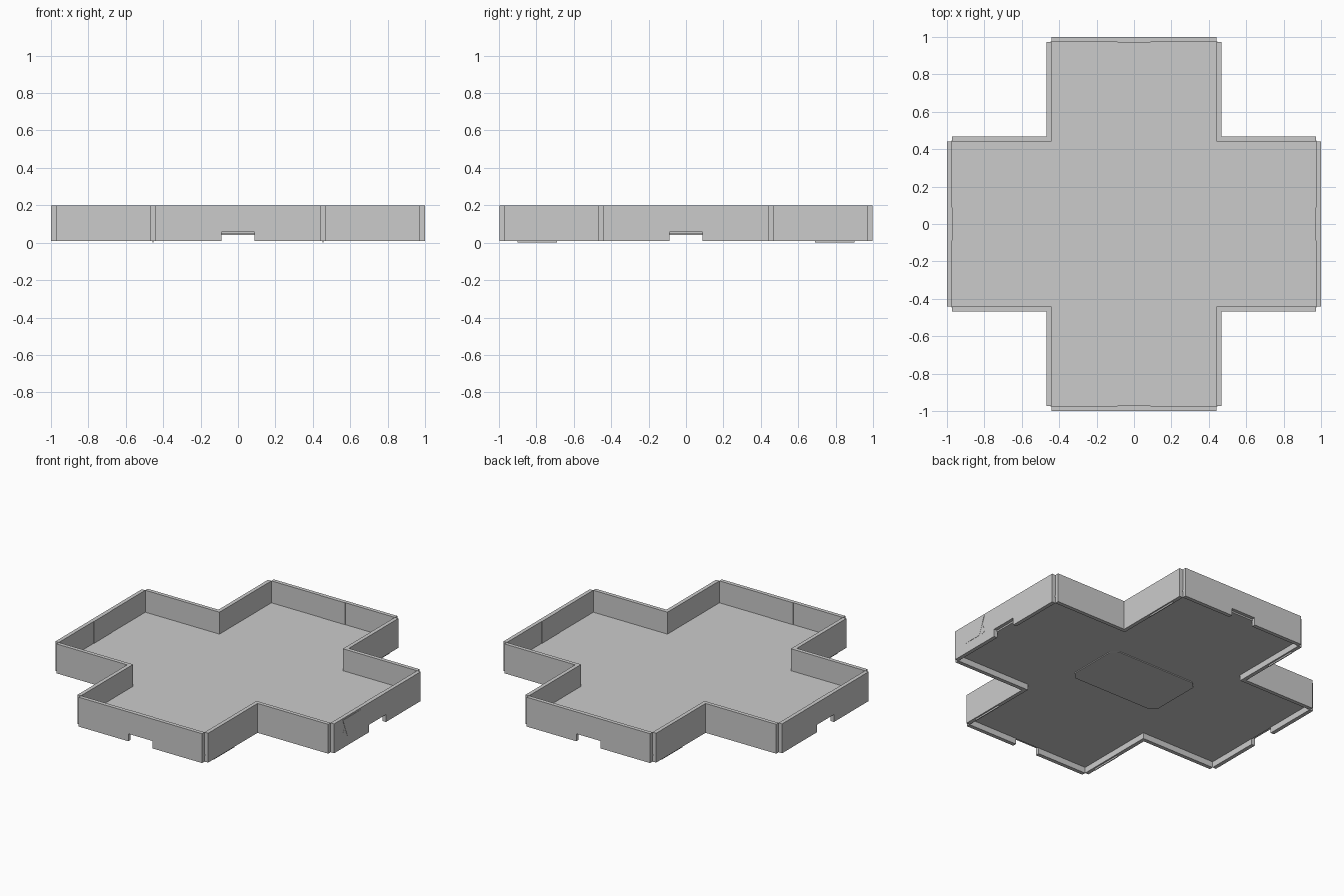
import bpy, bmesh
from math import pi
from mathutils import Matrix

if "Cube" in bpy.data.objects:
    bpy.data.objects.remove(bpy.data.objects["Cube"])

Z0, Z1 = 0.01, 0.20      # wall bottom and top
IN, OUT = 0.442, 0.467   # inner and outer face of arm side walls
E0, E1 = 0.973, 0.998    # inner and outer face of end walls


def prism(name, pts, a, b, axis="Z", turn=0):
    """Extrude a profile from a to b along Z (xy profile) or Y (xz profile), then turn about Z."""
    bm = bmesh.new()
    put = (lambda p, h: (p[0], p[1], h)) if axis == "Z" else (lambda p, h: (p[0], h, p[1]))
    lo = [bm.verts.new(put(p, a)) for p in pts]
    hi = [bm.verts.new(put(p, b)) for p in pts]
    bm.faces.new(lo)
    bm.faces.new(hi)
    n = len(pts)
    for i in range(n):
        j = (i + 1) % n
        bm.faces.new((lo[i], lo[j], hi[j], hi[i]))
    bmesh.ops.recalc_face_normals(bm, faces=bm.faces[:])
    bm.transform(Matrix.Rotation(turn, 4, "Z"))
    me = bpy.data.meshes.new(name)
    bm.to_mesh(me)
    bm.free()
    ob = bpy.data.objects.new(name, me)
    bpy.context.collection.objects.link(ob)
    return ob


def rect(x0, x1, y0, y1):
    return [(x0, y0), (x1, y0), (x1, y1), (x0, y1)]


# Cross-shaped floor, raised above the wall bottoms
w, e = IN + 0.003, E0 + 0.003
cross = [(-w, -e), (w, -e), (w, -w), (e, -w), (e, w), (w, w),
         (w, e), (-w, e), (-w, w), (-e, w), (-e, -w), (-w, -w)]
prism("floor", cross, 0.048, 0.058)

# Shallow chamfered plate under the floor
px, py, c = 0.32, 0.20, 0.04
plate = [(-px + c, -py), (px - c, -py), (px, -py + c), (px, py - c),
         (px - c, py), (-px + c, py), (-px, py - c), (-px, -py + c)]
prism("underside_plate", plate, 0.042, 0.049)

# Walls of the four arms
n = 0.087
end_profile = [(-IN, Z0), (-n, Z0), (-n, 0.058), (n, 0.058), (n, Z0),
               (IN, Z0), (IN, Z1), (-IN, Z1)]
for k, side in enumerate(("back", "left", "front", "right")):
    t = k * pi / 2
    prism(side + "_end_wall", end_profile, E0, E1, "Y", t)
    # Slim centre panel above the doorway notch
    prism(side + "_centre_panel", rect(-n, n, 0.058, Z1), E0 - 0.002, E1 - 0.003, "Y", t)
    for s, label in ((-1, "a"), (1, "b")):
        x0, x1 = sorted((s * IN, s * OUT))
        prism(f"{side}_side_wall_{label}", rect(x0, x1, IN, E0), Z0, Z1, "Z", t)

# Flared hatch with a wider foot on the right end wall
hatch = [(0.175, 0.19), (0.355, 0.19), (0.31, 0.075), (0.22, 0.075)]
foot = [(0.185, 0.075), (0.345, 0.075), (0.36, 0.09), (0.34, 0.13), (0.19, 0.13), (0.17, 0.09)]
for name, pts, depth in (("hatch", hatch, 0.003), ("hatch_foot", foot, 0.0015)):
    # profile x maps to -y after a quarter turn clockwise
    prism(name, pts, E1 - 0.01, E1 + depth - 0.001, "Y", -pi / 2)

# Thin strips the tray rests on
for s, label in ((-1, "front"), (1, "back")):
    y0, y1 = sorted((s * 0.69, s * 0.90))
    for m, lr in ((-1, "left"), (1, "right")):
        prism(f"{label}_{lr}_rest", rect(m * 0.455 - 0.003, m * 0.455 + 0.003, y0, y1), 0.0, Z0 + 0.005)
